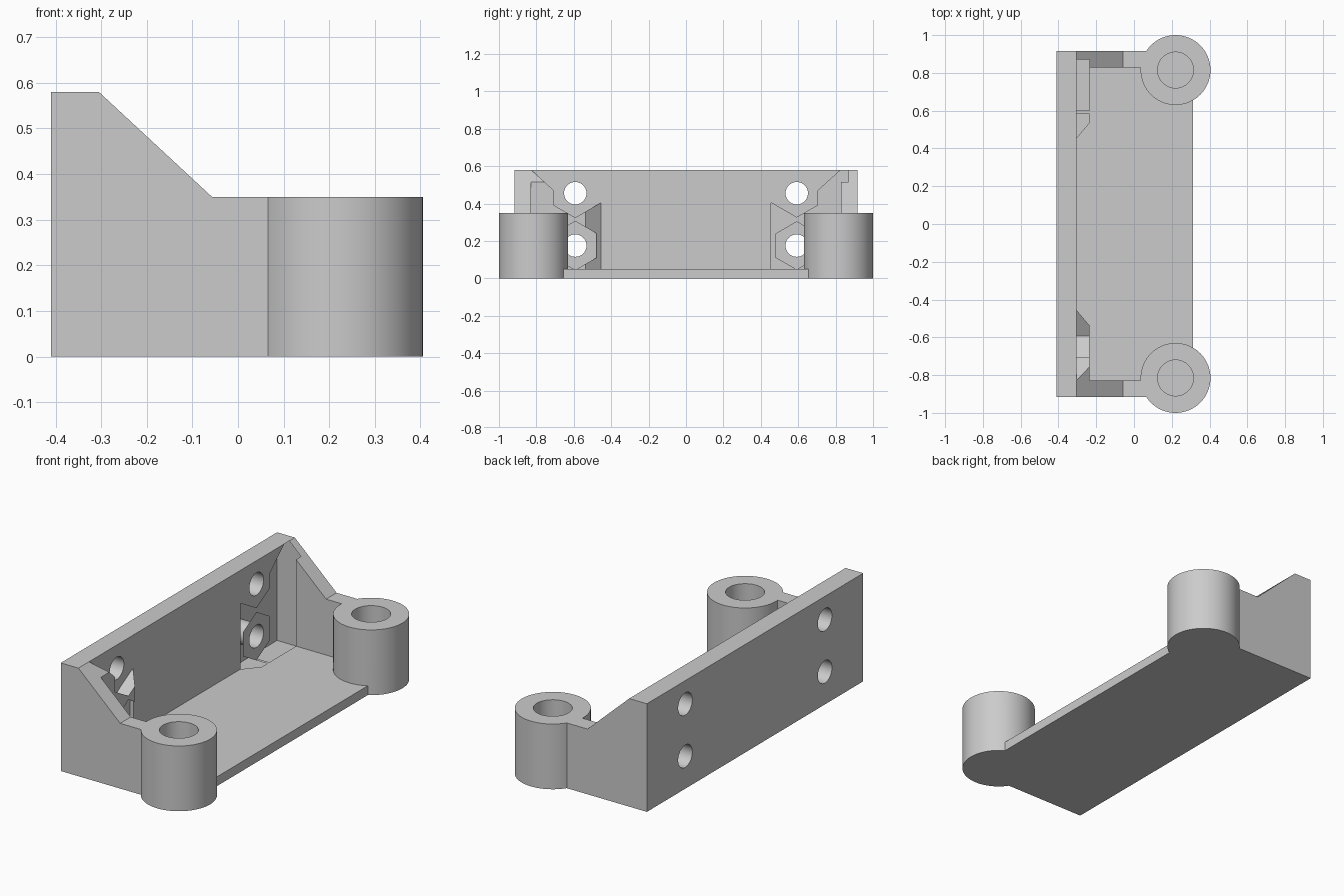
import bpy
import bmesh
import math
from mathutils import Vector

if "Cube" in bpy.data.objects:
    bpy.data.objects.remove(bpy.data.objects["Cube"], do_unlink=True)

grey = bpy.data.materials.new("light grey")
grey.use_nodes = True
GREY = (0.6, 0.6, 0.6, 1.0)
grey.diffuse_color = GREY
grey.node_tree.nodes["Principled BSDF"].inputs["Base Color"].default_value = GREY


def prism(name, profile, axis, low, high):
    """Extrude a 2D profile along an axis; the profile uses the other two axes in order."""
    def place(p, depth):
        co = list(p)
        co.insert("xyz".index(axis), depth)
        return Vector(co)
    bm = bmesh.new()
    face = bm.faces.new([bm.verts.new(place(p, low)) for p in profile])
    sweep = bmesh.ops.extrude_face_region(bm, geom=[face])["geom"]
    offset = place((0, 0), high - low)
    bmesh.ops.translate(bm, vec=offset, verts=[v for v in sweep if isinstance(v, bmesh.types.BMVert)])
    bmesh.ops.recalc_face_normals(bm, faces=bm.faces)
    mesh = bpy.data.meshes.new(name)
    bm.to_mesh(mesh)
    bm.free()
    mesh.materials.append(grey)
    obj = bpy.data.objects.new(name, mesh)
    bpy.context.collection.objects.link(obj)
    return obj


def box(x0, x1, y0, y1):
    return [(x0, y0), (x1, y0), (x1, y1), (x0, y1)]


def ring(a, b, radius, sides, turn=0.0):
    steps = [turn + math.tau * i / sides for i in range(sides)]
    return [(a + radius * math.cos(t), b + radius * math.sin(t)) for t in steps]


def combine(target, tool, operation):
    """Apply a boolean and discard the tool object."""
    mod = target.modifiers.new("combine", "BOOLEAN")
    mod.operation = operation
    mod.solver = "EXACT"
    mod.object = tool
    bpy.context.view_layer.objects.active = target
    bpy.ops.object.modifier_apply(modifier=mod.name)
    bpy.data.objects.remove(tool, do_unlink=True)


BACK, INNER, BOSS = -0.41, -0.305, -0.235
WALL_IN, WALL_OUT = 0.828, 0.917
POST_X, POST_Y, POST_R = 0.22, 0.815, 0.185
TOP, POST_TOP, FLOOR = 0.58, 0.35, 0.05
NUT_Y, NUT_R = 0.592, 0.13
NUT_Z = (0.175, 0.455)
SLOPE = [(INNER, TOP), (-0.057, POST_TOP)]

# Back plate and floor
bracket = prism("mounting_bracket", box(BACK, INNER, 0, TOP), "y", -WALL_OUT, WALL_OUT)
combine(bracket, prism("floor", box(BACK, 0.05, -WALL_OUT, WALL_OUT), "z", 0, FLOOR), "UNION")
combine(bracket, prism("floor_lip", box(0, 0.312, -0.75, 0.75), "z", 0, FLOOR), "UNION")

for side in (-1, 1):
    def mirror(profile, index):
        return [tuple(v * side if i == index else v for i, v in enumerate(p)) for p in profile]

    # Sloped side wall
    profile = [(BACK, 0), (BACK, TOP)] + SLOPE + [(0.09, POST_TOP), (0.09, 0)]
    ends = sorted((side * WALL_IN, side * WALL_OUT))
    combine(bracket, prism("side_wall", profile, "y", *ends), "UNION")

    # Nut boss, trimmed to the wall slope
    profile = [(-0.35, 0.455), (INNER, 0.455), (BOSS, 0.538), (BOSS, 0.87), (-0.35, 0.87)]
    boss = prism("nut_boss", mirror(profile, 1), "z", 0, TOP)
    above = SLOPE + [(-0.057, 0.8), (INNER, 0.8)]
    combine(boss, prism("slope_cutter", above, "y", -1.2, 1.2), "DIFFERENCE")

    # Lower hexagonal nut pocket and open upper pocket
    hexagon = ring(side * NUT_Y, NUT_Z[0], NUT_R, 6, math.pi / 6)
    combine(boss, prism("lower_pocket", hexagon, "x", INNER, 0), "DIFFERENCE")
    upper = [(NUT_Y, 0.325), (0.705, 0.39), (0.705, 0.469), (WALL_IN, TOP),
             (WALL_IN, 0.8), (0.3, 0.8), (0.3, 0.494)]
    combine(boss, prism("upper_pocket", mirror(upper, 0), "x", INNER, 0), "DIFFERENCE")
    combine(bracket, boss, "UNION")

    # Round post with a blind bore
    post = ring(POST_X, side * POST_Y, POST_R, 64)
    combine(bracket, prism("post", post, "z", 0, POST_TOP), "UNION")
    bore = ring(POST_X, side * POST_Y, 0.095, 48)
    combine(bracket, prism("bore", bore, "z", FLOOR, 0.6), "DIFFERENCE")

    # Screw holes through the back plate
    for z in NUT_Z:
        hole = ring(side * NUT_Y, z, 0.06, 40)
        combine(bracket, prism("screw_hole", hole, "x", -0.6, -0.1), "DIFFERENCE")

bpy.ops.object.select_all(action="DESELECT")
bracket.select_set(True)
bpy.context.view_layer.objects.active = bracket
bpy.ops.object.shade_smooth_by_angle(angle=math.radians(25))
